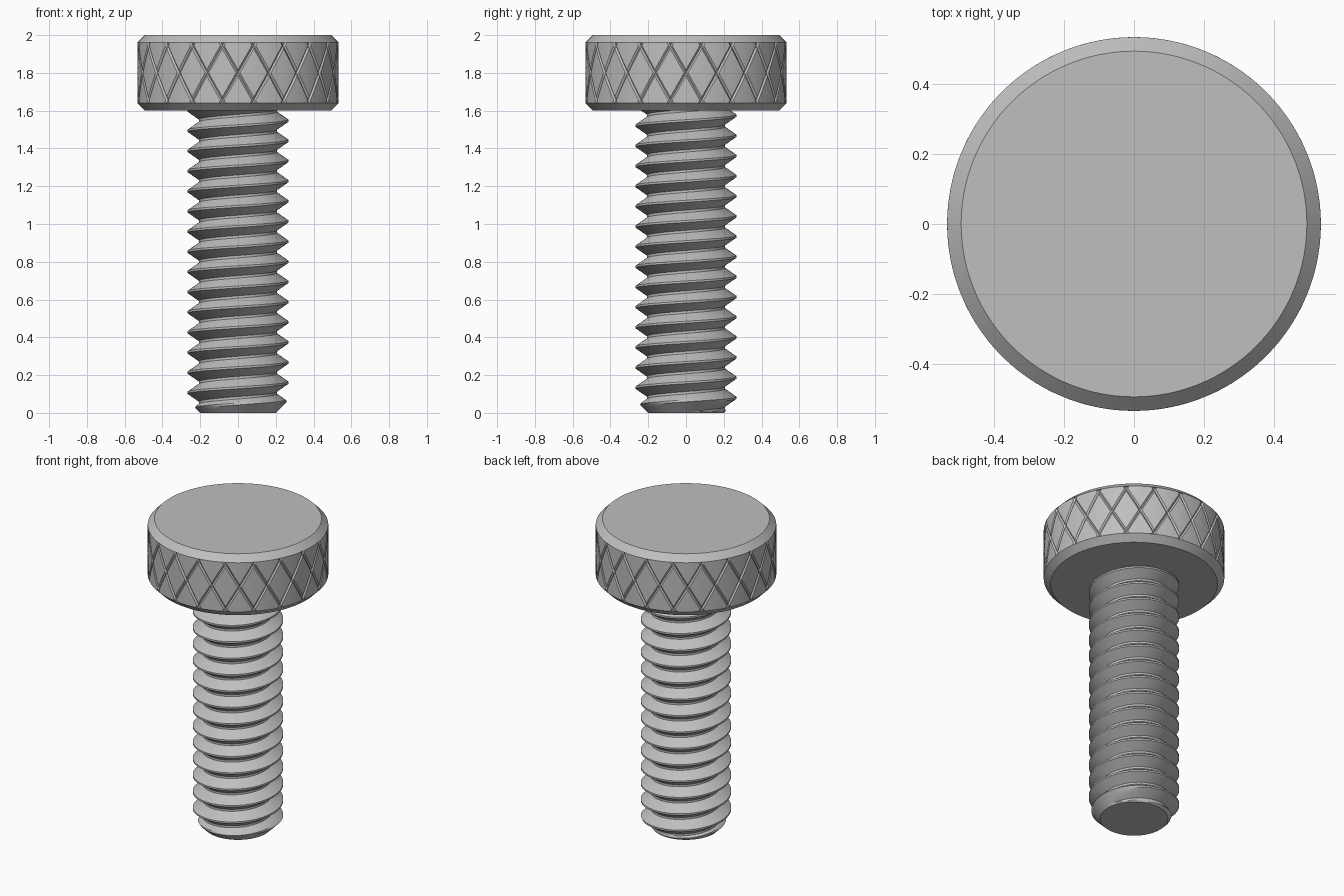
import bpy, bmesh, math
from mathutils import Vector

cube = bpy.data.objects.get("Cube")
if cube:
    bpy.data.objects.remove(cube, do_unlink=True)

HEAD_R, NECK_Z, TOP_Z, CHAMFER = 0.533, 1.6, 2.0, 0.04
THREAD_R, ROOT_R, PITCH, TIP_R = 0.267, 0.207, 0.1067, 0.2
KNURLS, KNURL_DEPTH, KNURL_RISE = 20, 0.009, 0.29

steel = bpy.data.materials.new("plain steel grey")
steel.use_nodes = True
grey = (0.52, 0.52, 0.52, 1)
steel.diffuse_color = grey
bsdf = next(n for n in steel.node_tree.nodes if n.type == 'BSDF_PRINCIPLED')
bsdf.inputs["Base Color"].default_value = grey
bsdf.inputs["Roughness"].default_value = 0.5


def polar(r, angle, z):
    return Vector((r * math.cos(angle), r * math.sin(angle), z))


def add_grid(bm, us, vs, point):
    """Quad sheet over two parameter lists."""
    rows = [[bm.verts.new(point(u, v)) for v in vs] for u in us]
    for a, b in zip(rows, rows[1:]):
        for i in range(len(vs) - 1):
            bm.faces.new((a[i], b[i], b[i + 1], a[i + 1]))


def finish(bm, name, angle=25):
    bmesh.ops.remove_doubles(bm, verts=bm.verts, dist=0.00005)
    mesh = bpy.data.meshes.new(name)
    bm.to_mesh(mesh)
    bm.free()
    mesh.materials.append(steel)
    obj = bpy.data.objects.new(name, mesh)
    bpy.context.collection.objects.link(obj)
    bpy.ops.object.select_all(action='DESELECT')
    obj.select_set(True)
    bpy.context.view_layer.objects.active = obj
    bpy.ops.object.shade_smooth_by_angle(angle=math.radians(angle))
    return obj


def turn(name, profile, sides=128):
    """Revolve a profile of (radius, z), listed from the bottom up."""
    bm = bmesh.new()
    angles = [math.tau * i / sides for i in range(sides + 1)]
    add_grid(bm, angles, profile, lambda a, p: polar(p[0], a, p[1]))
    return finish(bm, name)


# Head body: chamfered rims with a recessed wall behind the knurling
low, high = NECK_Z + CHAMFER, TOP_Z - CHAMFER
inner = HEAD_R - CHAMFER
wall = HEAD_R - KNURL_DEPTH - 0.004
turn("head", [(0, NECK_Z), (inner, NECK_Z), (HEAD_R, low), (wall, low),
              (wall, high), (HEAD_R, high), (inner, TOP_Z), (0, TOP_Z)])

# Knurled band: diamonds between two crossing families of helical grooves
step, groove = math.tau / KNURLS, 0.06
knots = [0, groove, 0.25, 0.5, 0.75, 1 - groove, 1]
middle = (low + high) / 2


def cut(t):
    edge = min(t % 1, 1 - t % 1)
    return max(0, 1 - edge / groove)


def knurl_point(v, u):
    r = HEAD_R - KNURL_DEPTH * max(cut(u), cut(v))
    return polar(r, (u + v) / 2 * step, middle + (u - v) / 2 * KNURL_RISE)


bm = bmesh.new()
for d in range(-2, 3):
    for k in range(d % 2, 2 * KNURLS, 2):
        i, j = (k + d) // 2, (k - d) // 2
        add_grid(bm, [j + t for t in knots], [i + t for t in knots], knurl_point)
bmesh.ops.remove_doubles(bm, verts=bm.verts, dist=0.00005)
for z, side in ((low, -1), (high, 1)):
    bmesh.ops.bisect_plane(bm, geom=bm.verts[:] + bm.edges[:] + bm.faces[:],
                           plane_co=(0, 0, z), plane_no=(0, 0, side), clear_outer=True)
finish(bm, "knurled_band", 18)

# Thread: a helical V profile, trimmed by the cone at the tip
crest, root = 0.05, 0.06  # half widths as fractions of the pitch
flank = 0.5 - crest - root
section = [(-0.5, 0), (-0.5 + root, 0)]
section += [(-0.5 + root + flank * t, t) for t in (0.25, 0.5, 0.75, 1)]
section += [(-x, h) for x, h in reversed(section[1:])]
turns = range(-1, int(NECK_Z / PITCH) + 2)
strip = [(n + x + 0.5, h) for n in turns for x, h in section]


def thread_point(angle, p):
    z = PITCH * (p[0] + angle / math.tau)
    z = min(max(z, 0), NECK_Z + 0.005)
    r = ROOT_R + (THREAD_R - ROOT_R) * p[1]
    return polar(min(r, TIP_R + z), angle, z)


bm = bmesh.new()
add_grid(bm, [math.tau * i / 96 for i in range(97)], strip, thread_point)
bmesh.ops.dissolve_degenerate(bm, edges=bm.edges, dist=0.00001)
finish(bm, "thread")

# Solid core, closing the tip
turn("core", [(0, 0), (TIP_R, 0), (TIP_R, NECK_Z + 0.01)], 96)
